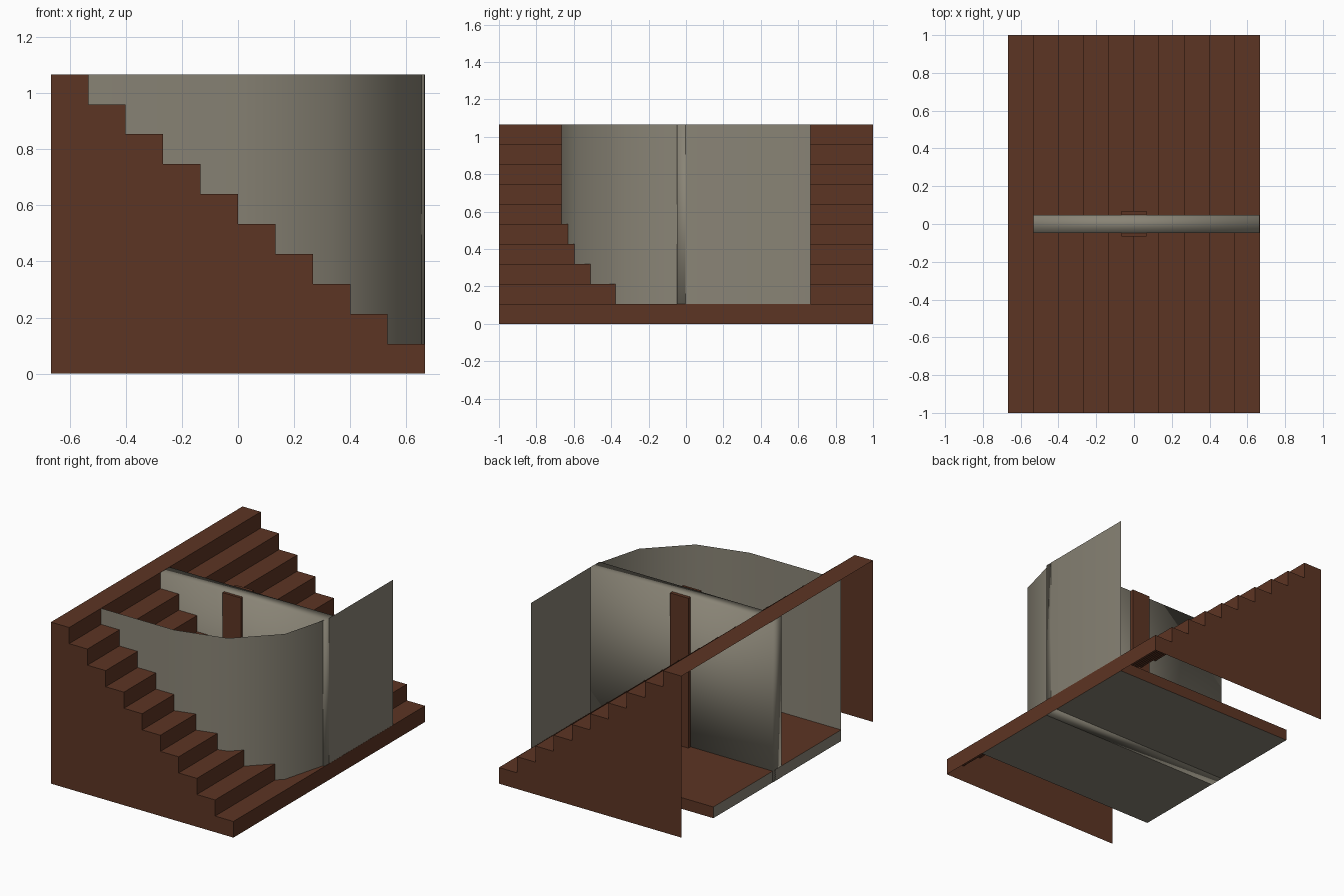
import bpy, bmesh, math

if "Cube" in bpy.data.objects:
    bpy.data.objects.remove(bpy.data.objects["Cube"])

def material(name, rgb):
    m = bpy.data.materials.new(name)
    m.diffuse_color = (*rgb, 1)
    m.use_nodes = True
    m.node_tree.nodes["Principled BSDF"].inputs["Base Color"].default_value = m.diffuse_color
    return m

BROWN = material("dark_brown_wood", (0.108, 0.035, 0.017))
GREY = material("warm_grey_plaster", (0.25, 0.23, 0.18))

def make(name, bm, mats, smooth=False):
    me = bpy.data.meshes.new(name)
    for f in bm.faces:
        f.smooth = smooth
    bm.to_mesh(me)
    bm.free()
    for m in mats:
        me.materials.append(m)
    ob = bpy.data.objects.new(name, me)
    bpy.context.collection.objects.link(ob)
    return ob

def box(lo, hi):
    bm = bmesh.new()
    bmesh.ops.create_cube(bm, size=1)
    for v in bm.verts:
        v.co = [(a + b) / 2 + c * (b - a) for a, b, c in zip(lo, hi, v.co)]
    return bm

def sheet(points, a, b):
    """Strip of quads joining each point's a(p) and b(p)."""
    bm = bmesh.new()
    rows = [(bm.verts.new(a(p)), bm.verts.new(b(p))) for p in points]
    for (p0, p1), (q0, q1) in zip(rows, rows[1:]):
        bm.faces.new((p0, q0, q1, p1))
    return bm

N = 10
R = 2 / 3
DX, DZ = 2 * R / N, 1.0667 / N
H = N * DZ

# stair profile from the low front foot up to the top tread
profile = []
for i in range(N):
    x = R - i * DX
    profile += [(x, i * DZ), (x, (i + 1) * DZ)]
profile.append((-R, H))

# full-width treads and risers, open at the back
make("stair_treads", sheet(profile, lambda p: (p[0], -1, p[1]),
                           lambda p: (p[0], 1, p[1])), [BROWN])

# stepped side panels
for name, y in (("front_side_panel", -1), ("back_side_panel", 1)):
    bm = bmesh.new()
    for i in range(N):
        x1 = R - i * DX
        x0, z = x1 - DX, (i + 1) * DZ
        q = [(x0, y, 0), (x1, y, 0), (x1, y, z), (x0, y, z)]
        if y > 0:
            q.reverse()
        bm.faces.new([bm.verts.new(c) for c in q])
    make(name, bm, [BROWN])

# curved thin wall: straight run, quarter arc, straight run
W = R - 0.001
path = [(-R, -R), (0, -R)]
path += [(W * math.sin(math.radians(a)), -R * math.cos(math.radians(a))) for a in (30, 60, 90)]
path.append((W, R))
wall = make("curved_wall", sheet(path, lambda p: (p[0], p[1], 0.001),
                                 lambda p: (p[0], p[1], H - 0.0005)), [GREY], True)

# middle dividing wall with soft shading
make("middle_wall", box((-R, -0.047, 0), (R - 0.0015, 0.047, H - 0.001)), [GREY], True)

# post embedded in the middle wall
make("centre_post", box((-0.067, -0.065, 0.05), (0.067, 0.07, H - 0.002)), [BROWN])

# floor slab: brown top and sides, grey underside and back edge
bm = box((-R, -R, 0.001), (R - 0.002, R, 0.075))
bm.normal_update()
for f in bm.faces:
    f.material_index = 1 if f.normal.z < -0.5 or f.normal.x < -0.5 else 0
make("floor_slab", bm, [BROWN, GREY])
